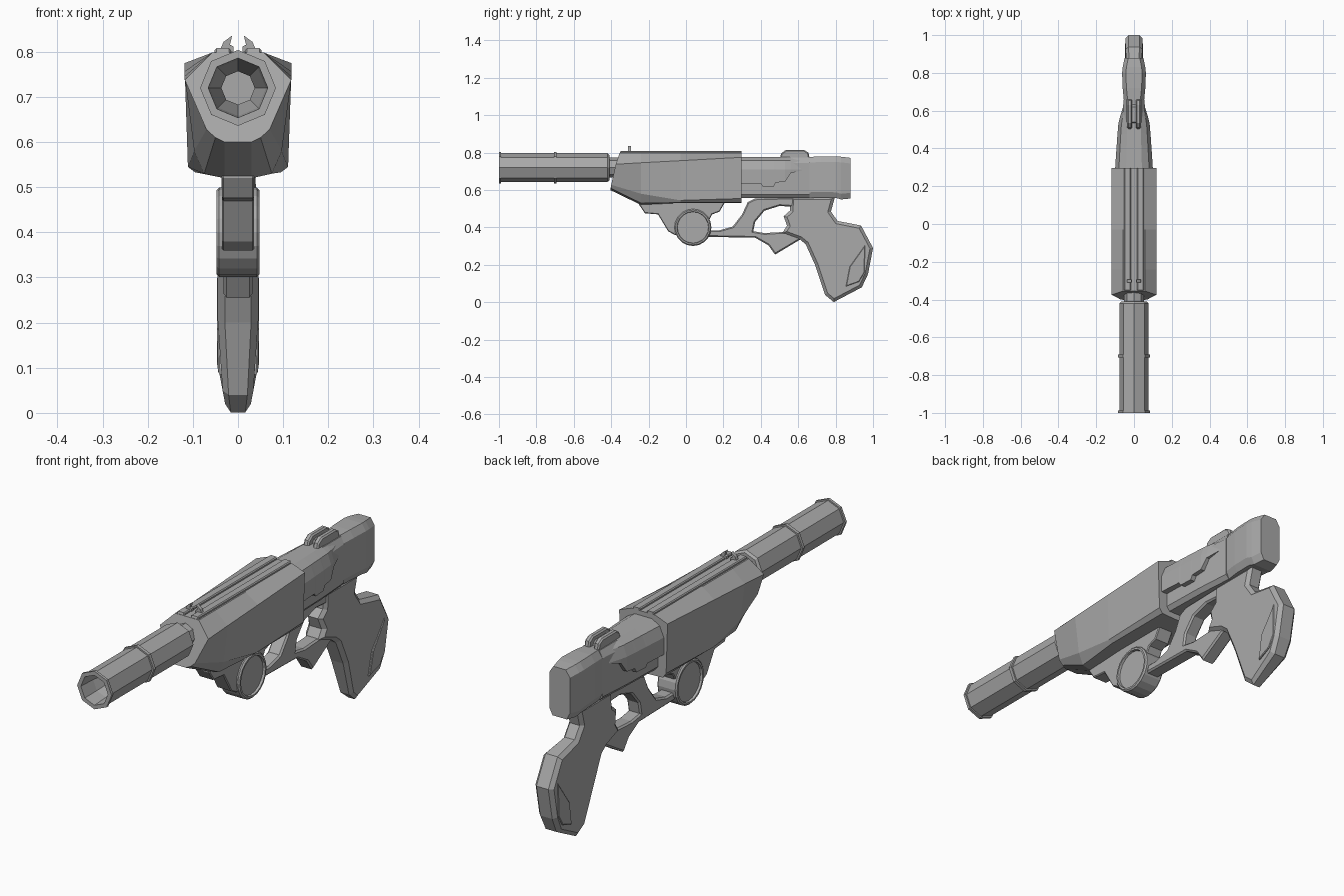
import bpy, bmesh, math

metal = bpy.data.materials.new("grey_metal")
metal.diffuse_color = (0.40, 0.40, 0.40, 1)


def finish(name, bm):
    bmesh.ops.recalc_face_normals(bm, faces=bm.faces)
    me = bpy.data.meshes.new(name)
    bm.to_mesh(me)
    bm.free()
    me.materials.append(metal)
    ob = bpy.data.objects.new(name, me)
    bpy.context.collection.objects.link(ob)
    return ob


def loft(name, rings):
    """Skin a list of equal-length closed rings and cap both ends."""
    bm = bmesh.new()
    vs = [[bm.verts.new(p) for p in r] for r in rings]
    n = len(vs[0])
    for a, b in zip(vs, vs[1:]):
        for i in range(n):
            j = (i + 1) % n
            bm.faces.new((a[i], a[j], b[j], b[i]))
    bm.faces.new(vs[0])
    bm.faces.new(vs[-1])
    return finish(name, bm)


def mirror_ring(half):
    """half: (x, y, z) points from top to bottom on the +x side."""
    return half + [(-x, y, z) for x, y, z in reversed(half)]


def slab(name, pts, x0, x1, bevel=0.0, shape=None):
    """Side outline (y, z) extruded across x with chamfered rims."""
    bm = bmesh.new()
    f = bm.faces.new([bm.verts.new((x0, y, z)) for y, z in pts])
    g = bmesh.ops.extrude_face_region(bm, geom=[f])
    for v in g["geom"]:
        if isinstance(v, bmesh.types.BMVert):
            v.co.x = x1
    if bevel:
        rim = [e for e in bm.edges if abs(e.verts[0].co.x - e.verts[1].co.x) < 1e-6]
        bmesh.ops.bevel(bm, geom=rim, offset=bevel, segments=1,
                        affect='EDGES', clamp_overlap=True)
    if shape:
        for v in bm.verts:
            v.co.x *= shape(v.co.y, v.co.z)
    return finish(name, bm)


def lathe(name, prof, axis, centre, n, start=0.0):
    """prof: (position along axis, radius)."""
    rings = []
    for t, r in prof:
        ring = []
        for i in range(n):
            a = start + 2 * math.pi * i / n
            u, w = r * math.cos(a), r * math.sin(a)
            ring.append((u, t, centre[1] + w) if axis == 'Y'
                        else (t, centre[0] + u, centre[1] + w))
        rings.append(ring)
    return loft(name, rings)


# Octagonal barrel with collars and stepped bore
lathe("barrel", [(-.30, .053), (-.41, .053), (-.41, .068), (-.42, .077), (-.692, .077),
                 (-.692, .084), (-.707, .084), (-.707, .077), (-.988, .077), (-.988, .084),
                 (-1.0, .084), (-1.0, .066), (-.92, .062), (-.80, .037), (-.6, .037)],
      'Y', (0, .72), 8)

# Faceted shroud around the barrel root
loft("shroud", [mirror_ring(h) for h in (
    [(.058, -.355, .798), (.118, -.375, .738), (.07, -.40, .628), (.05, -.402, .61), (.03, -.405, .6)],
    [(.058, -.24, .798), (.118, -.24, .746), (.097, -.24, .58), (.075, -.24, .53), (.03, -.24, .52)],
    [(.058, -.03, .798), (.118, -.03, .757), (.111, -.03, .545), (.095, -.03, .533), (.03, -.03, .53)],
    [(.058, .297, .798), (.118, .297, .775), (.111, .297, .555), (.095, .297, .533), (.03, .297, .53)])])

# Twin top rails and front sight fins
for s, side in ((1, "right"), (-1, "left")):
    slab("top_rail_" + side, [(-.355, .79), (-.35, .808), (.297, .808), (.297, .79)],
         s * .016, s * .052, .004)
    fin = [(.010, .80), (.010, .812), (.018, .815), (.013, .836), (.032, .822), (.042, .80)]
    loft("sight_fin_" + side, [[(s * x, y, z) for x, z in fin] for y in (-.31, -.295)])

# Receiver core and rounded outer shell
loft("receiver", [mirror_ring([(.04, y, .775), (w, y, .745), (w, y, .575), (w - .015, y, .557)])
                  for y, w in ((.28, .072), (.5, .066), (.66, .055))])
loft("receiver_shell", [mirror_ring([(.042 * k, y, .778), (.08 * k, y, .757), (.1 * k, y, .71), (.1 * k, y, b)])
                        for y, k, b in ((.29, 1, .635), (.40, .93, .635), (.41, .92, .62), (.47, .88, .62),
                                        (.48, .87, .64), (.53, .83, .645), (.56, .76, .69), (.62, .58, .705))])

# Rear block
loft("rear_block", [mirror_ring([(w - .02, y, t), (w, y, t - .03), (w, y, b + .03), (w - .015, y, b)])
                    for y, w, t, b in ((.61, .05, .772, .558), (.66, .054, .777, .558), (.72, .06, .78, .56),
                                       (.80, .063, .78, .558), (.83, .06, .778, .55), (.88, .05, .772, .555))])

# Rear sight: two cheeks with a lower centre web
cheek = [(.50, .765), (.51, .798), (.535, .815), (.63, .815), (.655, .8), (.662, .765)]
for s, side in ((1, "right"), (-1, "left")):
    slab("rear_sight_" + side, cheek, s * .01, s * .036, .006)
slab("rear_sight_web", [(.53, .765), (.54, .795), (.62, .795), (.64, .765)], -.012, .012)

# Under-barrel frame and side drum
slab("lower_frame", [(-.25, .54), (-.25, .52), (-.22, .476), (-.15, .47), (-.096, .38), (-.06, .36),
                     (.08, .36), (.14, .47), (.18, .485), (.208, .535), (.208, .54)], -.036, .036, .010)
lathe("drum", [(-.038, .080), (-.038, .083), (-.048, .085), (-.048, .093), (-.042, .099),
               (.042, .099), (.048, .093), (.048, .085), (.038, .083), (.038, .080)],
      'X', (.037, .40), 20)

# Trigger guard
slab("trigger_guard", [(.10, .35), (.37, .345), (.44, .305), (.476, .255), (.61, .335), (.60, .37),
                       (.508, .375), (.42, .37), (.36, .38), (.37, .43), (.42, .49), (.50, .515),
                       (.58, .51), (.58, .56), (.37, .555), (.33, .535), (.30, .47), (.25, .405),
                       (.18, .385), (.10, .385)], -.032, .032, .007)


# Grip, narrowing at the butt and neck
def taper(y, z):
    k = min(1, .55 + 4.2 * max(z, 0))
    return k * (.82 if z > .42 else 1)


slab("grip", [(.56, .565), (.797, .565), (.775, .485), (.81, .435), (.936, .41), (1.0, .29), (.973, .15),
              (.94, .08), (.79, .001), (.743, .04), (.69, .2), (.64, .31), (.61, .335), (.515, .37),
              (.54, .41), (.522, .46), (.556, .49)], -.045, .045, .016, taper)

# Grip side panels
for s, side in ((1, "right"), (-1, "left")):
    slab("grip_panel_" + side, [(.855, .085), (.875, .19), (.957, .305), (.955, .16), (.925, .11)],
         s * .03, s * .047, .003, taper)
